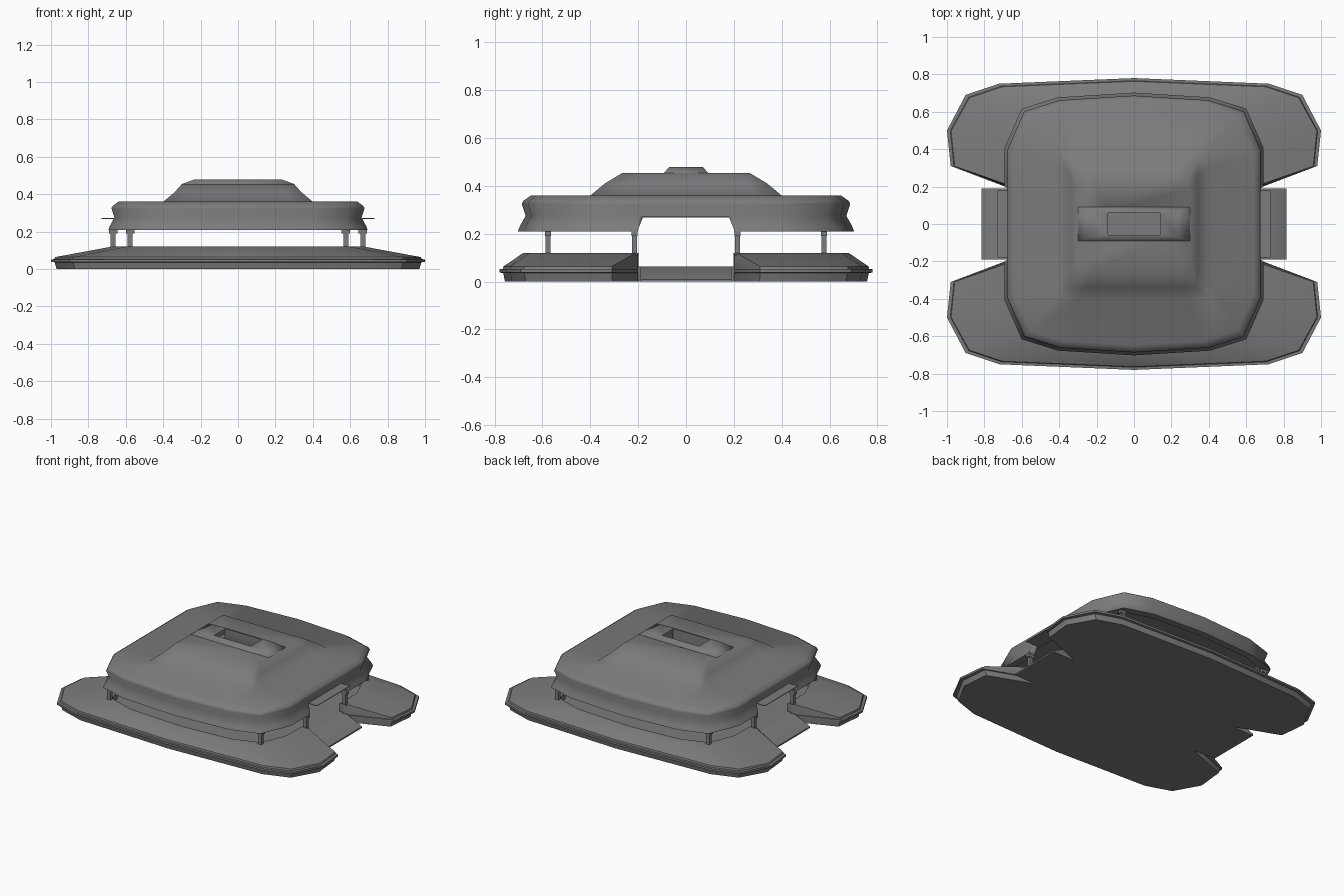
import bpy, bmesh

if "Cube" in bpy.data.objects:
    bpy.data.objects.remove(bpy.data.objects["Cube"])

GREY = bpy.data.materials.new("dark_grey")
GREY.diffuse_color = (.2, .2, .2, 1)
GREY.use_nodes = True
GREY.node_tree.nodes["Principled BSDF"].inputs["Base Color"].default_value = GREY.diffuse_color


def finish(name, bm, angle):
    bmesh.ops.remove_doubles(bm, verts=bm.verts, dist=0.0001)
    bmesh.ops.recalc_face_normals(bm, faces=bm.faces)
    me = bpy.data.meshes.new(name)
    bm.to_mesh(me)
    bm.free()
    me.materials.append(GREY)
    ob = bpy.data.objects.new(name, me)
    bpy.context.collection.objects.link(ob)
    bpy.ops.object.select_all(action='DESELECT')
    ob.select_set(True)
    bpy.context.view_layer.objects.active = ob
    bpy.ops.object.shade_smooth_by_angle(angle=angle)
    return ob


def loft(name, rings, angle=0.6):
    """Skin a list of closed 3D rings and cap both ends."""
    bm = bmesh.new()
    vs = [[bm.verts.new(p) for p in r] for r in rings]
    n = len(vs[0])
    for a, b in zip(vs, vs[1:]):
        for i in range(n):
            j = (i + 1) % n
            bm.faces.new((a[i], a[j], b[j], b[i]))
    bm.faces.new(vs[0])
    bm.faces.new(vs[-1])
    return finish(name, bm, angle)


def half(q):
    """Quarter outline (centre to door) -> right door round to left door."""
    return list(reversed(q)) + [(-x, y) for x, y in q[1:]]


def full(q, s, z):
    h = half(q)
    return [(x * s, y * s, z) for x, y in h] + [(x * s, -y * s, z) for x, y in reversed(h)]


def rect(x, y, z):
    return [(x, y, z), (-x, y, z), (-x, -y, z), (x, -y, z)]


def box(name, c, size):
    return loft(name, [[(c[0] + x, c[1] + y, c[2] + sz * size[2] / 2)
                        for x, y, _ in rect(size[0] / 2, size[1] / 2, 0)] for sz in (-1, 1)])


def cut(ob, cutter):
    m = ob.modifiers.new("cut", 'BOOLEAN')
    m.operation = 'DIFFERENCE'
    m.solver = 'EXACT'
    m.object = cutter
    cutter.hide_render = True
    cutter.hide_set(True)


OUTER = [(0, .78), (.72, .75), (.90, .69), (1.0, .50), (.98, .31), (.69, .20)]
WALL = [(0, .68), (.40, .655), (.595, .59), (.675, .40), (.675, .21), (.67, .20)]
ROOF = [(0, .69), (.40, .665), (.59, .605), (.68, .40), (.68, .20)]


def shrink(q, d):
    """Scale inward, keeping the doorway end in place."""
    return [(x * (1 - d), y * (1 - d * (1 if x < .95 else .2)) if i < 5 else y)
            for i, (x, y) in enumerate(q)]


def block(x, y):
    """Rectangle quarter with the same point count as the roof outline."""
    return [(0, y), (x * .75, y), (x, y), (x, y * .75), (x, y * .4)]


# sloped base walls, one each side of the doorway
levels = [(shrink(OUTER, .03), 0), (shrink(OUTER, .02), .036), (OUTER, .038), (OUTER, .052),
          (shrink(OUTER, .018), .053), (shrink(OUTER, .022), .064), (WALL, .12),
          (shrink(WALL, .05), .12), (shrink(WALL, .05), 0)]
paths = [[(x, y, z) for x, y in half(q)] for q, z in levels]
sections = list(zip(*paths))
for side, name in ((1, "base_wall_back"), (-1, "base_wall_front")):
    loft(name, [[(x, y * side, z) for x, y, z in s] for s in sections], .7)

# floor and entry ramps
loft("floor", [full(WALL, .985, 0), full(WALL, .985, .064)])
for s in (1, -1):
    loft("entry_ramp", [[(s * .60, y, 0), (s * .815, y, 0), (s * .815, y, .01),
                         (s * .70, y, .064), (s * .60, y, .064)] for y in (-.19, .19)])

# hollow roof: waisted fascia, soft rim, flat top flowing into the raised centre
roof = loft("roof", [full(ROOF, .93, .28), full(ROOF, .95, .21), full(ROOF, 1.018, .21),
                     full(ROOF, 1.008, .23), full(ROOF, .972, .275), full(ROOF, .995, .325),
                     full(ROOF, .985, .338), full(ROOF, .94, .36),
                     full(block(.40, .40), 1, .36), full(block(.34, .34), 1, .41),
                     full(block(.30, .265), 1, .455)], 1.3)
hood = loft("vent_hood", [rect(.30, .092, .45), rect(.30, .092, .455), rect(.23, .07, .48)], 1.3)

# cutters: doorway passage and vent opening
door = loft("door_cutter", [[(x, -.205, .15), (x, .205, .15), (x, .2, .22), (x, .18, .27),
                             (x, -.18, .27), (x, -.2, .22)] for x in (-1, 1)])
vent = box("vent_cutter", (0, 0, .4), (.28, .12, .4))
cut(roof, door)
for ob in (roof, hood):
    cut(ob, vent)

# door lips
for s in (1, -1):
    box("door_lip", (s * .675, 0, .27), (.11, .36, .004))

# roof posts with small top brackets
for sx in (1, -1):
    for sy in (1, -1):
        for n, x, y in (("corner_post", .577, .577), ("door_post", .668, .215)):
            box(n, (sx * x, sy * y, .165), (.025, .022, .11))
            box(n + "_bracket", (sx * x, sy * y, .203), (.045, .026, .025))
